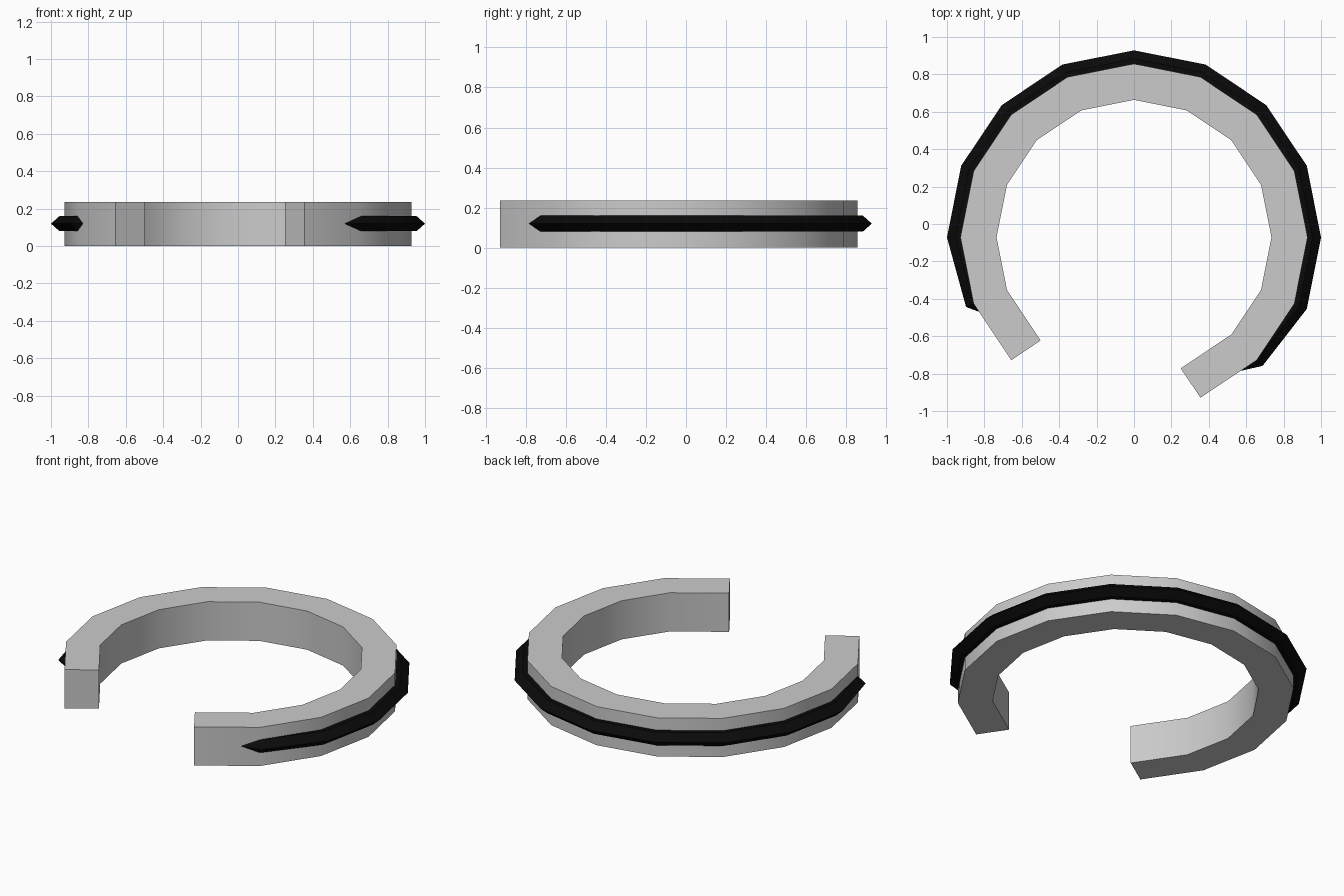
import bpy, bmesh, math
from mathutils import Vector

if "Cube" in bpy.data.objects:
    bpy.data.objects.remove(bpy.data.objects["Cube"])

CY = -0.0715          # ring centre
STEP = 22.5           # sixteen-sided ring
HEIGHT = 0.235


def material(name, rgb):
    m = bpy.data.materials.new(name)
    m.diffuse_color = (*rgb, 1)
    m.use_nodes = True
    m.node_tree.nodes["Principled BSDF"].inputs["Base Color"].default_value = m.diffuse_color
    return m


def polar(deg, r):
    a = math.radians(deg)
    return Vector((r * math.cos(a), CY + r * math.sin(a), 0))


def loft(name, sections, mat):
    """Skin a row of matching closed sections and cap both ends."""
    bm = bmesh.new()
    rows = [[bm.verts.new(p) for p in s] for s in sections]
    n = len(rows[0])
    for a, b in zip(rows, rows[1:]):
        for i in range(n):
            j = (i + 1) % n
            bm.faces.new((a[i], a[j], b[j], b[i]))
    bm.faces.new(rows[0])
    bm.faces.new(rows[-1])
    bmesh.ops.recalc_face_normals(bm, faces=bm.faces)
    me = bpy.data.meshes.new(name)
    bm.to_mesh(me)
    bm.free()
    me.materials.append(mat)
    ob = bpy.data.objects.new(name, me)
    bpy.context.collection.objects.link(ob)
    bpy.ops.object.select_all(action='DESELECT')
    ob.select_set(True)
    bpy.context.view_layer.objects.active = ob
    bpy.ops.object.shade_smooth_by_angle(angle=math.radians(30))
    return ob


grey = material("light grey", (0.6, 0.6, 0.6))
black = material("black", (0.003, 0.003, 0.003))

# Open band: rectangular section, ends cut square to the last segments
R_OUT, R_IN = 0.928, 0.735
width = (R_OUT - R_IN) * math.cos(math.radians(STEP / 2))
sections = []
for k in range(-3, 11):
    outer, inner = polar(k * STEP, R_OUT), polar(k * STEP, R_IN)
    if k in (-3, 10):
        a = math.radians((k + (0.5 if k == -3 else -0.5)) * STEP)
        inner = outer - width * Vector((math.cos(a), math.sin(a), 0))
    up = Vector((0, 0, HEIGHT))
    sections.append([inner, outer, outer + up, inner + up])
loft("open_band", sections, grey)

# Outer ridge: pointed section, both ends dive into the band
PROFILE = [(0.87, 0.08), (0.955, 0.08), (1.0, 0.12), (0.955, 0.16), (0.87, 0.16)]
ridge = []
for k in range(-2, 10):
    inset = 0.028 if k in (-2, 9) else 0
    ridge.append([polar(k * STEP, r - inset) + Vector((0, 0, z)) for r, z in PROFILE])
ridge.insert(0, [p + Vector((-0.165, -0.037, 0)) for p in ridge[0]])
ridge.append([p + Vector((0.12, -0.045, 0)) for p in ridge[-1]])
loft("outer_ridge", ridge, black)
